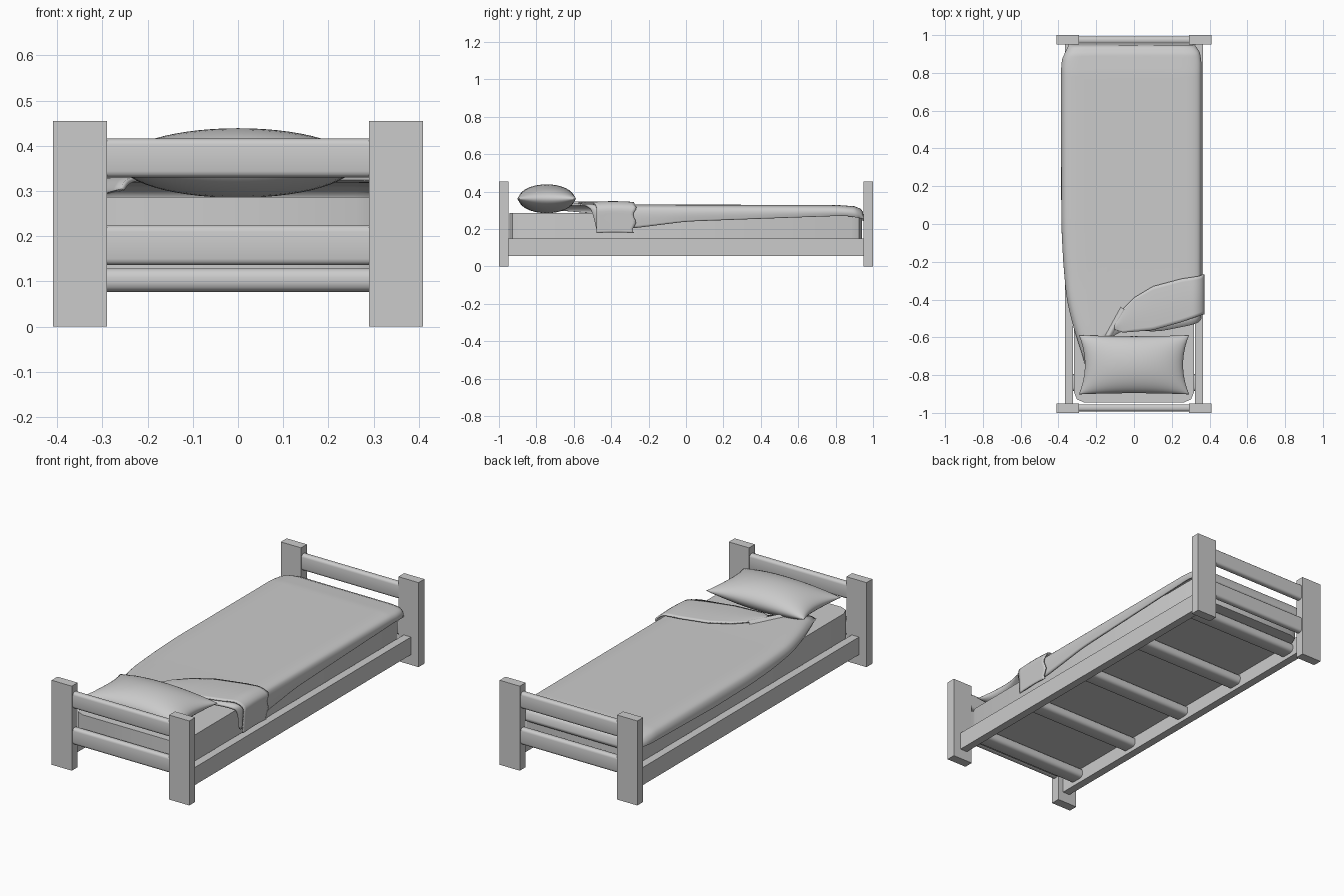
import bpy, bmesh, math

if "Cube" in bpy.data.objects:
    bpy.data.objects.remove(bpy.data.objects["Cube"])


def finish(name, bm, smooth=True, angle=40):
    bmesh.ops.recalc_face_normals(bm, faces=bm.faces)
    me = bpy.data.meshes.new(name)
    bm.to_mesh(me)
    bm.free()
    ob = bpy.data.objects.new(name, me)
    bpy.context.collection.objects.link(ob)
    if smooth:
        bpy.ops.object.select_all(action='DESELECT')
        ob.select_set(True)
        bpy.context.view_layer.objects.active = ob
        bpy.ops.object.shade_smooth_by_angle(angle=math.radians(angle))
    return ob


def box(name, x, y, z, bevel=0, axis=None, segments=3):
    """Box from (min, max) ranges; bevels only edges parallel to the given axis."""
    bm = bmesh.new()
    bmesh.ops.create_cube(bm, size=1)
    for v in bm.verts:
        for i, r in enumerate((x, y, z)):
            v.co[i] = r[0] if v.co[i] < 0 else r[1]
    if bevel:
        edges = [e for e in bm.edges
                 if abs((e.verts[0].co - e.verts[1].co)[axis]) > 1e-5]
        bmesh.ops.bevel(bm, geom=edges, offset=bevel, segments=segments,
                        profile=0.5, affect='EDGES')
    return finish(name, bm, bool(bevel))


def lerp(table, t):
    """Piecewise linear lookup."""
    if t <= table[0][0]:
        return table[0][1]
    for (a, p), (b, q) in zip(table, table[1:]):
        if t <= b:
            return p + (q - p) * (t - a) / (b - a)
    return table[-1][1]


def soft(table, t, r):
    """Lookup averaged over a small window, to round the corners."""
    return sum(lerp(table, t + r * k / 3) for k in range(-3, 4)) / 7


def sheet(bm, nu, nv, func):
    g = [[bm.verts.new(func(i / nu, j / nv)) for j in range(nv + 1)] for i in range(nu + 1)]
    for i in range(nu):
        for j in range(nv):
            bm.faces.new((g[i][j], g[i + 1][j], g[i + 1][j + 1], g[i][j + 1]))


# Corner posts
for sx in (-1, 1):
    for sy, end in ((-1, "head"), (1, "foot")):
        box(end + "_post", sorted((sx * 0.29, sx * 0.41)),
            sorted((sy * 0.95, sy * 1.0)), (0, 0.455))
    # Long side rails
    box("side_rail", sorted((sx * 0.322, sx * 0.365)), (-0.95, 0.95), (0.055, 0.15))

# Rounded rails of the head and foot boards
for sy, end in ((-1, "head"), (1, "foot")):
    for part, z in (("upper", (0.33, 0.416)), ("lower", (0.136, 0.224))):
        box(f"{end}_{part}_rail", (-0.29, 0.29), sorted((sy * 0.955, sy * 0.992)),
            z, 0.014, 0)

# Slats under the mattress
for i in range(5):
    y = -0.84 + 0.42 * i
    box("slat", (-0.325, 0.325), (y - 0.045, y + 0.045), (0.077, 0.129), 0.02, 0)

# Mattress
box("mattress", (-0.318, 0.318), (-0.945, 0.94), (0.127, 0.287), 0.055, 2, 2)


# Pillow
def pillow_side(sign):
    def f(a, b):
        u, v = math.sin(math.pi * (a - 0.5)), math.sin(math.pi * (b - 0.5))
        h = math.sqrt(max(0, (1 - u * u) * (1 - v * v)))
        return (0.292 * u * (1 - 0.11 * (1 - v * v)),
                -0.745 + 0.157 * v * (1 - 0.04 * (1 - u * u)),
                0.362 + sign * 0.077 * h)
    return f


bm = bmesh.new()
for s in (-1, 1):
    sheet(bm, 28, 20, pillow_side(s))
bmesh.ops.remove_doubles(bm, verts=bm.verts, dist=1e-5)
finish("pillow", bm, angle=80)

# Blanket: outline tables along y and its head edge across the bed
LEFT = [(-0.75, -0.255), (-0.55, -0.32), (-0.4, -0.357), (-0.2, -0.375), (0, -0.385),
        (0.86, -0.386), (0.92, -0.37), (0.95, -0.33)]
RIGHT = [(-0.5, 0.362), (0.86, 0.362), (0.92, 0.352), (0.95, 0.32)]
LEFT_HEM = [(-0.75, 0.305), (-0.5, 0.28), (-0.2, 0.26), (0.3, 0.25), (0.9, 0.265), (0.95, 0.25)]
RIGHT_HEM = [(-0.48, 0.175), (-0.3, 0.185), (0, 0.23), (0.5, 0.252), (0.88, 0.268), (0.95, 0.245)]
TOP = [(-0.6, 0.336), (-0.3, 0.331), (0.8, 0.329), (0.9, 0.322), (0.935, 0.308),
       (0.947, 0.29), (0.951, 0.25)]
HEAD = [(0, -0.74), (0.15, -0.72), (0.34, -0.61), (0.42, -0.56), (0.6, -0.57), (0.8, -0.53), (1, -0.475)]


def blanket_point(a, b):
    head = soft(HEAD, a, 0.04)
    b = 1 - (1 - b) ** 1.7
    y = head + (0.951 - head) * b
    xl, xr = soft(LEFT, y, 0.05), soft(RIGHT, y, 0.02)
    top = lerp(TOP, y)
    zl, zr = min(top, soft(LEFT_HEM, y, 0.05)), min(top, soft(RIGHT_HEM, y, 0.05))
    r = min(0.03, (top - min(zl, zr)))
    # cross-section: hem, rounded shoulder, flat top, shoulder, hem
    sec_x = [(0, xl), (0.1, xl), (0.2, xl + r), (0.8, xr - r), (0.9, xr), (1, xr - 0.012)]
    sec_z = [(0, zl), (0.1, max(zl, top - r)), (0.2, top), (0.8, top),
             (0.9, max(zr, top - r)), (1, zr)]
    return soft(sec_x, a, 0.05), y, soft(sec_z, a, 0.05)


bm = bmesh.new()
sheet(bm, 50, 60, blanket_point)
blanket = finish("blanket", bm, angle=60)

# Folded-over corner of the blanket
CREASE = [(-0.11, -0.555), (-0.06, -0.575), (0.1, -0.562), (0.25, -0.52), (0.37, -0.478)]
FREE = [(-0.11, -0.54), (-0.06, -0.45), (0.0, -0.39), (0.1, -0.33), (0.25, -0.29), (0.37, -0.272)]


def flap_point(a, b):
    x = soft([(0, -0.11), (0.7, 0.345), (0.76, 0.374), (1, 0.366)], a, 0.03)
    z = soft([(0, 0.343), (0.68, 0.345), (0.76, 0.315), (1, 0.173)], a, 0.03)
    lo, hi = lerp(CREASE, x), lerp(FREE, x)
    hang = max(0, a - 0.72)
    hi += 0.008 * math.sin(hang * 45) - 0.02 * hang
    return x, lo + (hi - lo) * b, z + 0.004 * math.sin(math.pi * b)


bm = bmesh.new()
sheet(bm, 40, 12, flap_point)
flap = finish("blanket_fold", bm, angle=60)

# Small rumple where the fold meets the pillow
bm = bmesh.new()
sheet(bm, 10, 8, lambda a, b: (-0.145 + 0.09 * a + 0.03 * (b - 0.5), -0.61 + 0.16 * a - 0.02 * (b - 0.5),
                               0.334 + 0.012 * math.sin(math.pi * b)))
finish("blanket_rumple", bm, angle=60)

# Cloth thickness
for ob, t in ((blanket, 0.012), (flap, 0.008)):
    up = sum(p.normal.z for p in ob.data.polygons) > 0
    m = ob.modifiers.new("thickness", 'SOLIDIFY')
    m.thickness = t
    m.offset = -1 if up else 1
